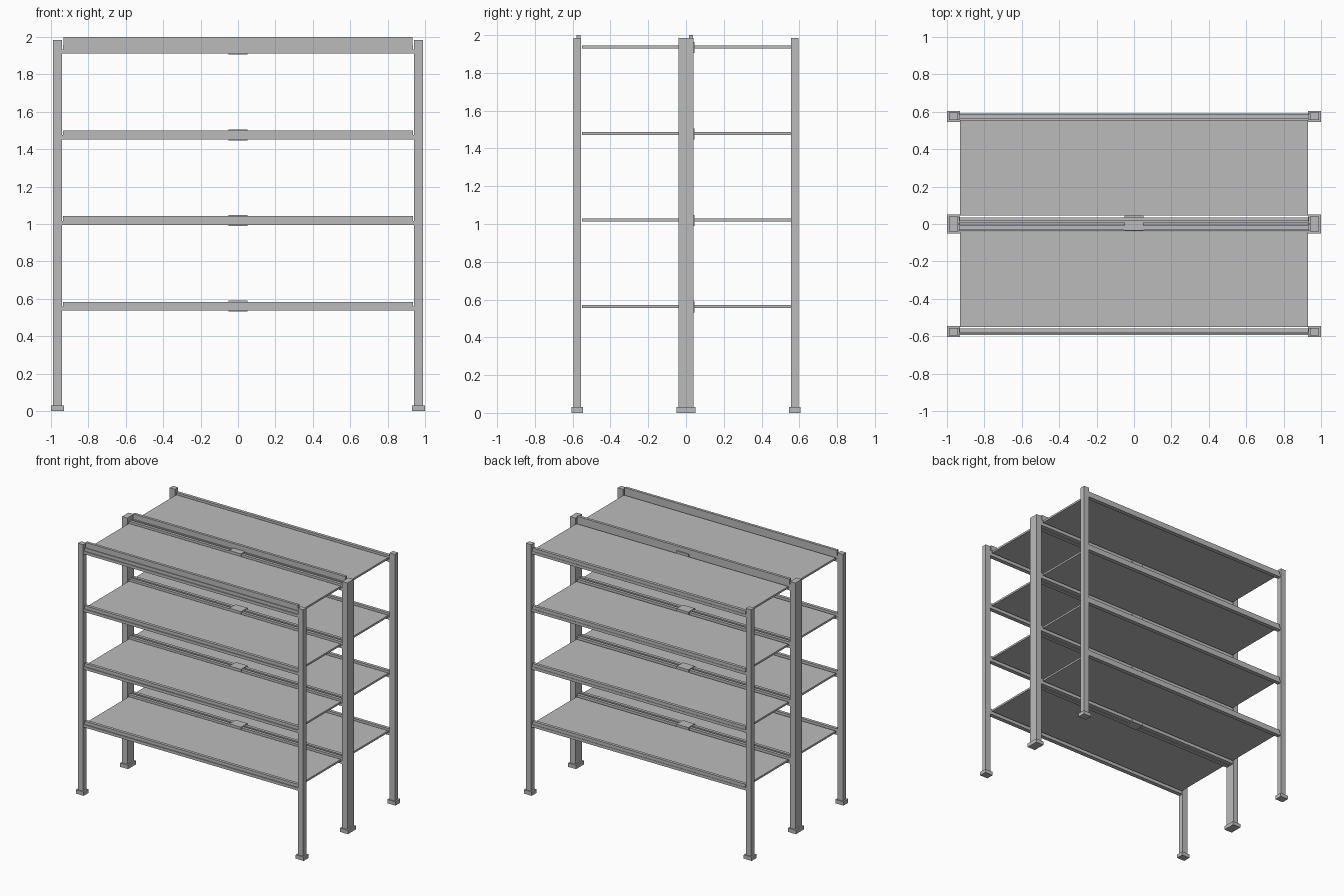
import bpy
import bmesh

cube = bpy.data.objects.get("Cube")
if cube:
    bpy.data.objects.remove(cube, do_unlink=True)

steel = bpy.data.materials.new("grey steel")
steel.use_nodes = True
GREY = (0.5, 0.5, 0.5, 1)
steel.diffuse_color = GREY
steel.node_tree.nodes["Principled BSDF"].inputs["Base Color"].default_value = GREY


def boxes(name, spans):
    """One object made of boxes, each given as (x0, x1, y0, y1, z0, z1)."""
    bm = bmesh.new()
    for x0, x1, y0, y1, z0, z1 in spans:
        made = bmesh.ops.create_cube(bm, size=1)
        for v in made["verts"]:
            v.co.x = x0 + (v.co.x + 0.5) * (x1 - x0)
            v.co.y = y0 + (v.co.y + 0.5) * (y1 - y0)
            v.co.z = z0 + (v.co.z + 0.5) * (z1 - z0)
    mesh = bpy.data.meshes.new(name)
    bm.to_mesh(mesh)
    bm.free()
    mesh.materials.append(steel)
    obj = bpy.data.objects.new(name, mesh)
    bpy.context.collection.objects.link(obj)
    return obj


LEVELS = [0.537 + 0.458 * i for i in range(4)]   # underside of each beam
DEPTH = 0.595                                    # depth of one rack unit

for unit, y0 in (("front", -DEPTH), ("rear", 0.0)):
    # posts with foot plates, at the four corners of the unit
    for end, yc in (("front", y0 + 0.02), ("rear", y0 + DEPTH - 0.02)):
        for side, s in (("left", 1), ("right", -1)):
            xc = 0.965 * s
            label = f"{unit}_unit_{end}_{side}"
            boxes(label + "_post", [(xc - 0.023, xc + 0.023, yc - 0.02, yc + 0.02, 0.03, 1.985)])
            boxes(label + "_foot", [(xc - 0.035, xc + 0.035, yc - 0.03, yc + 0.03, 0, 0.03)])

        # stepped beams: wide lower bar between posts, narrower bar on top
        for i, z in enumerate(LEVELS):
            top = z + 0.047
            spans = [(-0.945, 0.945, yc - 0.018, yc + 0.016, z, z + 0.022),
                     (-0.935, 0.935, yc - 0.011, yc + 0.013, z + 0.022, top)]
            # raised lip along the front of the top shelf
            if i == 3 and end == "front":
                spans.append((-0.932, 0.932, yc - 0.005, yc + 0.016, top, 2.0))
            boxes(f"{unit}_unit_{end}_beam_{i + 1}", spans)

    # shelf panels
    for i, z in enumerate(LEVELS):
        boxes(f"{unit}_unit_shelf_{i + 1}",
              [(-0.93, 0.93, y0 + 0.045, y0 + DEPTH - 0.04, z + 0.019, z + 0.034)])

# clips that tie the two units together at mid span
for i, z in enumerate(LEVELS):
    boxes(f"tie_clip_{i + 1}", [(-0.052, 0.052, -0.036, 0.045, z - 0.006, z + 0.053)])
